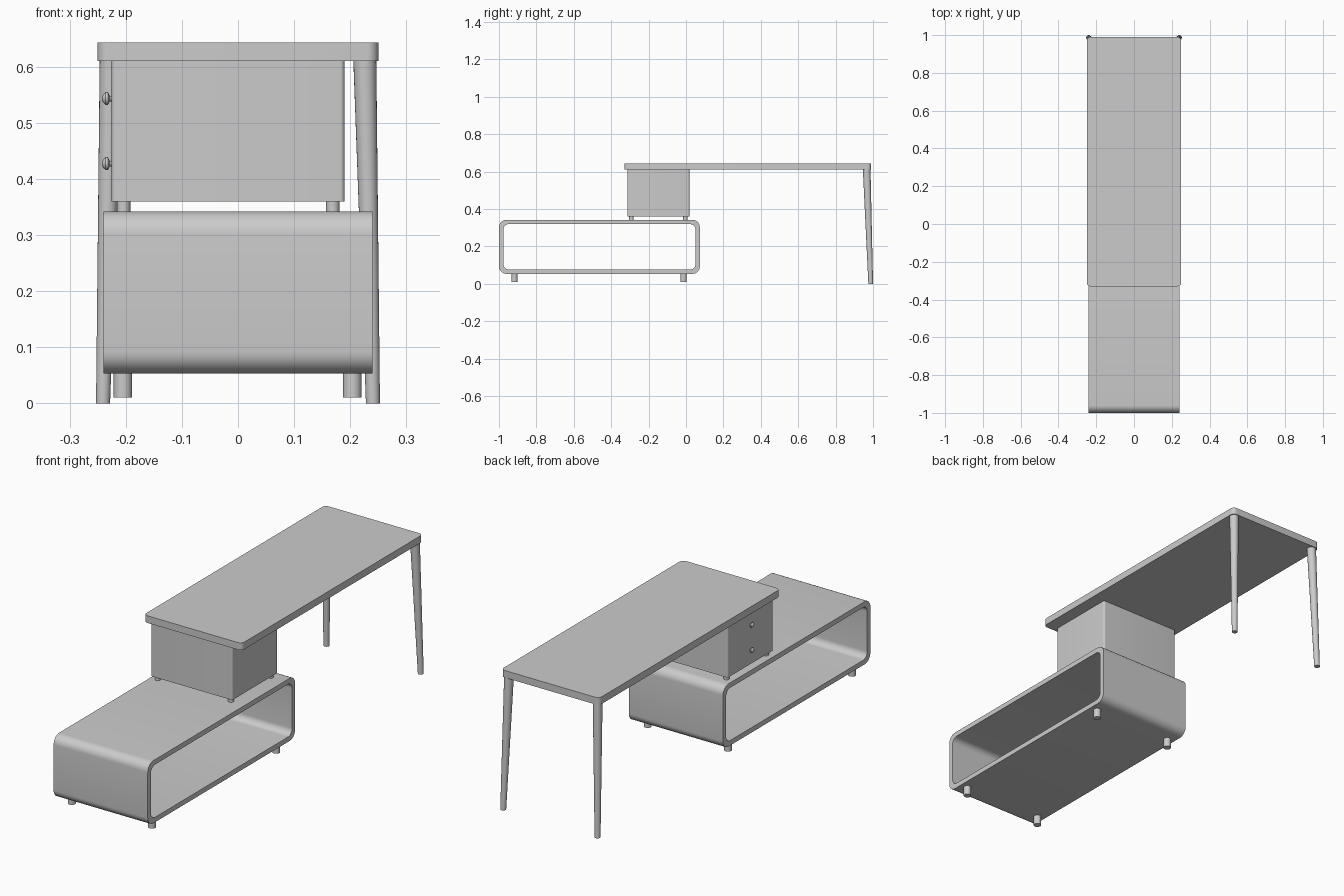
import bpy, bmesh
from math import pi, sin, cos, radians
from mathutils import Vector

if "Cube" in bpy.data.objects:
    bpy.data.objects.remove(bpy.data.objects["Cube"])


def rounded_rect(u0, u1, v0, v1, r, seg=8):
    pts = []
    for cu, cv, a0 in ((u1 - r, v1 - r, 0), (u0 + r, v1 - r, 90),
                       (u0 + r, v0 + r, 180), (u1 - r, v0 + r, 270)):
        for i in range(seg + 1):
            a = radians(a0 + 90 * i / seg)
            pts.append((cu + r * cos(a), cv + r * sin(a)))
    return pts


def finish(name, bm):
    bmesh.ops.recalc_face_normals(bm, faces=bm.faces)
    me = bpy.data.meshes.new(name)
    bm.to_mesh(me)
    bm.free()
    ob = bpy.data.objects.new(name, me)
    bpy.context.collection.objects.link(ob)
    bpy.ops.object.select_all(action='DESELECT')
    ob.select_set(True)
    bpy.context.view_layer.objects.active = ob
    bpy.ops.object.shade_smooth_by_angle(angle=radians(35))
    return ob


def skin(bm, loops, closed=False):
    """Join successive vertex rings with quads."""
    n = len(loops[0])
    pairs = list(zip(loops, loops[1:]))
    if closed:
        pairs.append((loops[-1], loops[0]))
    for a, b in pairs:
        for i in range(n):
            j = (i + 1) % n
            bm.faces.new((a[i], a[j], b[j], b[i]))


def rounded_slab(name, x0, x1, y0, y1, z0, z1, r):
    bm = bmesh.new()
    pts = rounded_rect(x0, x1, y0, y1, r)
    loops = [[bm.verts.new((x, y, z)) for x, y in pts] for z in (z0, z1)]
    skin(bm, loops)
    for loop in loops:
        bm.faces.new(loop)
    return finish(name, bm)


def lathe(name, profile, base, tip, seg=24):
    """Revolve (radius, t) rings along base->tip; rings are flat in the XY or YZ plane."""
    base, tip = Vector(base), Vector(tip)
    d = tip - base
    along_x = abs(d.x) > abs(d.z)
    bm = bmesh.new()
    loops = []
    for r, t in profile:
        c = base + d * t
        ring = []
        for i in range(seg):
            a = 2 * pi * i / seg
            off = (0, r * cos(a), r * sin(a)) if along_x else (r * cos(a), r * sin(a), 0)
            ring.append(bm.verts.new(c + Vector(off)))
        loops.append(ring)
    skin(bm, loops)
    bm.faces.new(loops[0])
    bm.faces.new(loops[-1])
    return finish(name, bm)


# Desk top
rounded_slab("desk_top", -0.25, 0.25, -0.33, 0.99, 0.61, 0.643, 0.02)

# Drawer box
rounded_slab("drawer_box", -0.225, 0.19, -0.313, 0.018, 0.36, 0.61, 0.008)

# Open shelf: a rounded tube running through in x
bm = bmesh.new()
outer = rounded_rect(-1.0, 0.074, 0.053, 0.342, 0.04)
inner = rounded_rect(-0.977, 0.051, 0.076, 0.319, 0.03)
rings = [[bm.verts.new((x, y, z)) for y, z in pts]
         for x, pts in ((-0.24, outer), (0.24, outer), (0.24, inner), (-0.24, inner))]
skin(bm, rings, closed=True)
finish("open_shelf", bm)

# Splayed, tapered desk legs
for side, s in (("left", -1), ("right", 1)):
    lathe(f"desk_leg_{side}", [(0.0125, 0), (0.0205, 1)],
          (s * 0.2405, 0.9875, 0), (s * 0.226, 0.966, 0.612))

# Shelf feet and drawer box feet
for yn, ys, yd in (("front", -0.917, -0.292), ("back", -0.013, -0.003)):
    for xn, xs, xd in (("left", -0.205, -0.204), ("right", 0.204, 0.169)):
        lathe(f"shelf_foot_{yn}_{xn}", [(0.0165, 0), (0.0165, 1)],
              (xs, ys, 0.01), (xs, ys, 0.055))
        lathe(f"drawer_foot_{yn}_{xn}", [(0.012, 0), (0.012, 1)],
              (xd, yd, 0.34), (xd, yd, 0.362))

# Drawer knobs on the left side
knob = [(0.005, 0), (0.005, 0.25), (0.0115, 0.45), (0.0115, 0.65), (0.007, 0.92), (0.003, 1)]
for label, z in (("upper", 0.543), ("lower", 0.427)):
    lathe(f"knob_{label}", knob, (-0.224, -0.147, z), (-0.242, -0.147, z), seg=12)
